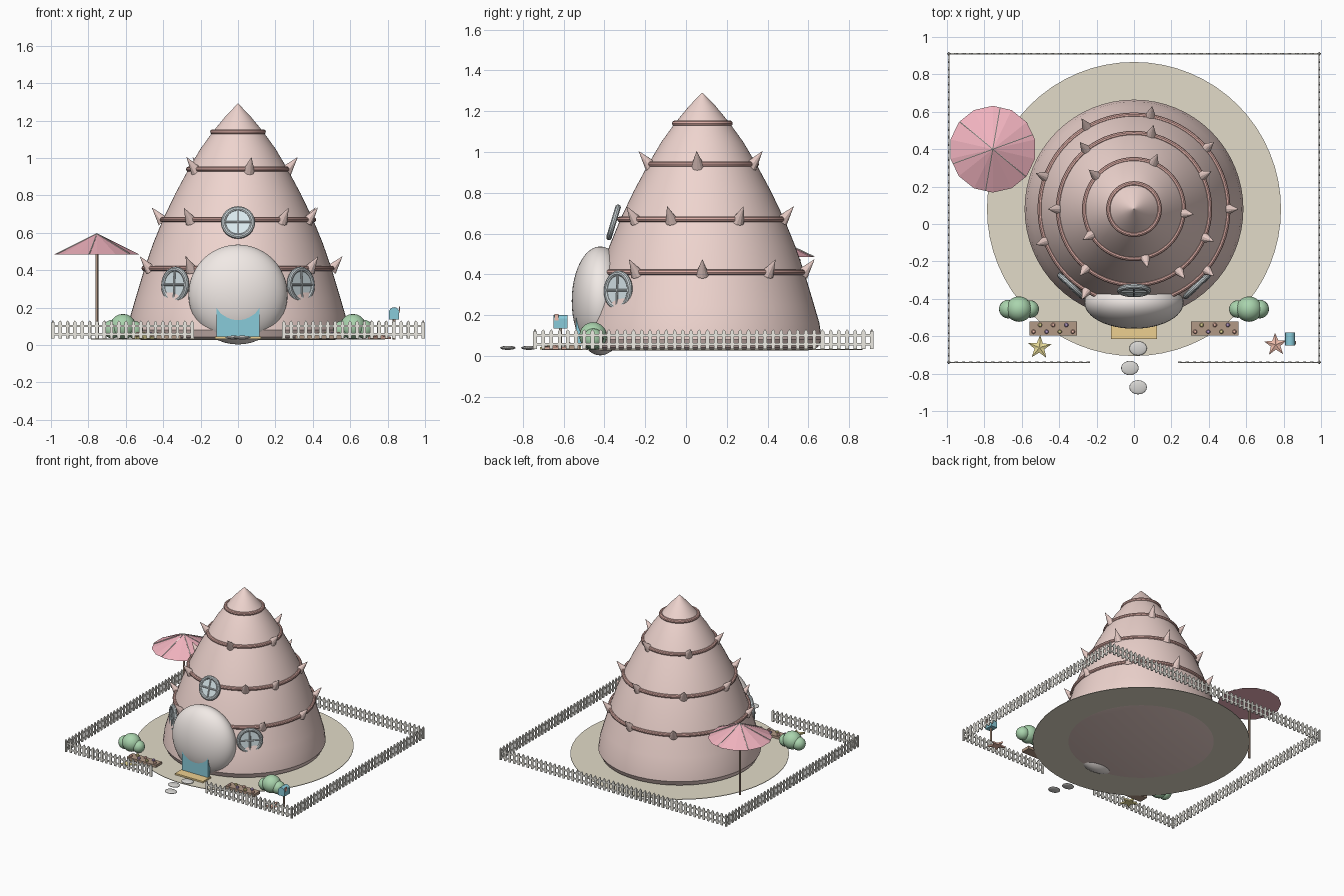
import bpy, math
from mathutils import Vector, Matrix

if "Cube" in bpy.data.objects:
    bpy.data.objects.remove(bpy.data.objects["Cube"])

CY = 0.08  # shell centre in y
ops = bpy.ops.mesh


def mat(name, r, g, b):
    m = bpy.data.materials.new(name)
    m.diffuse_color = (r, g, b, 1)
    m.use_nodes = True
    m.node_tree.nodes["Principled BSDF"].inputs["Base Color"].default_value = m.diffuse_color
    return m


PINK = mat("shell_pink", .86, .66, .62)
RING = mat("ring_pink", .72, .42, .38)
SPIKE = mat("spike_pink", .8, .6, .56)
SAND = mat("sand", .76, .71, .58)
CREAM = mat("cream", .88, .82, .79)
TEAL = mat("teal", .25, .6, .7)
FRAME = mat("frame_grey", .6, .66, .68)
GLASS = mat("glass", .72, .84, .88)
GREEN = mat("leaf", .4, .66, .42)
BROWN = mat("wood", .45, .32, .24)
WHITE = mat("fence_white", .85, .83, .77)
CANOPY = mat("canopy_pink", .88, .45, .52)
YELLOW = mat("yellow", .82, .72, .32)
CORAL = mat("coral", .88, .52, .42)
ORANGE = mat("mat_orange", .85, .63, .28)
STONE = mat("stone", .68, .67, .65)
VIOLET = mat("violet", .5, .35, .6)


def finish(name, m, smooth=False):
    o = bpy.context.object
    o.name = name
    o.data.materials.append(m)
    if smooth:
        bpy.ops.object.shade_smooth_by_angle()
    return o


def mesh(name, verts, faces, m, smooth=False):
    d = bpy.data.meshes.new(name)
    d.from_pydata(verts, [], faces)
    o = bpy.data.objects.new(name, d)
    bpy.context.collection.objects.link(o)
    bpy.context.view_layer.objects.active = o
    o.select_set(True)
    finish(name, m, smooth)
    o.select_set(False)
    return o


def box(name, c, s, m):
    ops.primitive_cube_add(size=1, location=c)
    o = finish(name, m)
    o.scale = s
    return o


def ball(name, c, s, m, seg=20):
    ops.primitive_uv_sphere_add(segments=seg, ring_count=seg // 2, radius=1, location=c)
    o = finish(name, m, True)
    o.scale = s
    return o


def rod(name, a, b, r, m, r2=None, sides=12):
    a, b = Vector(a), Vector(b)
    ops.primitive_cone_add(vertices=sides, radius1=r, radius2=r if r2 is None else r2,
                           depth=(b - a).length, location=(a + b) / 2,
                           rotation=(b - a).to_track_quat('Z', 'Y').to_euler())
    return finish(name, m, True)


# Main conical shell, lathed from a profile
prof = [(.52, .028), (.565, .042), (.585, .08), (.574, .16), (.548, .25), (.5, .41), (.455, .54),
        (.402, .67), (.335, .81), (.265, .94), (.2, 1.05), (.135, 1.14), (.065, 1.225), (.002, 1.29)]
N = 64
verts = [(r * math.cos(math.tau * i / N), CY + r * math.sin(math.tau * i / N), z)
         for r, z in prof for i in range(N)]
faces = [(k * N + i, k * N + (i + 1) % N, (k + 1) * N + (i + 1) % N, (k + 1) * N + i)
         for k in range(len(prof) - 1) for i in range(N)]
faces.append(tuple(reversed(range(N))))
mesh("shell_house", verts, faces, PINK, True)

# Shell rings and their spikes
rings = [(.502, .41, range(0, 360, 40)), (.404, .67, (-22, 26, 77, 129, 180, 231, 306)),
         (.264, .94, (-5, 67, 139, 211, 283)), (.135, 1.14, ())]
for r, z, angles in rings:
    ops.primitive_torus_add(major_segments=64, minor_segments=10, major_radius=r,
                            minor_radius=.014, location=(0, CY, z))
    finish("shell_ring", RING, True)
    for a in angles:
        d = Vector((math.cos(math.radians(a)), math.sin(math.radians(a)), 0))
        base = Vector((0, CY, z - .01)) + d * (r - .005)
        rod("shell_spike", base, base + d * .062 + Vector((0, 0, .075)), .032, SPIKE, 0, 10)

# Sand disc
ops.primitive_cylinder_add(vertices=64, radius=.786, depth=.004, location=(0, CY, .032))
finish("sand_disc", SAND)

# Porch bulb, door and mat
ball("porch_bulb", (0, -.42, .27), (.265, .14, .267), CREAM, 48)
box("door", (0, -.527, .13), (.23, .026, .18), TEAL)
box("door_mat", (0, -.565, .04), (.245, .1, .012), ORANGE)


# Round windows: frame, pane and crossed bars, local +z is outward
def window(c, normal, r):
    q = Vector(normal).normalized().to_track_quat('Z', 'Y')
    M = Matrix.Translation(c) @ q.to_matrix().to_4x4()
    ops.primitive_torus_add(major_segments=40, minor_segments=10, major_radius=r - .013, minor_radius=.014)
    parts = [finish("window_frame", FRAME, True)]
    ops.primitive_cylinder_add(vertices=40, radius=r - .012, depth=.012)
    parts.append(finish("window_pane", GLASS, True))
    for o in parts:
        o.matrix_world = M
    for v in ((1, 0, .008), (0, 1, .008)):
        p = Vector(((r - .015) * v[0], (r - .015) * v[1], .008))
        n = Vector((-p.x, -p.y, .008))
        rod("window_bar", M @ p, M @ n, .006, FRAME, sides=8)


window((0, -.355, .655), (0, -1, .3), .09)
for s in (-1, 1):
    window((s * .336, -.332, .322), (s * .7, -.75, .04), .096)

# Picket fence with a gap at the front
PV = [(-.009, .035), (.009, .035), (.009, .12), (0, .131), (-.009, .12)]


def fence(a, b):
    a, b = Vector(a), Vector(b)
    u = (b - a).normalized()
    n = Vector((-u.y, u.x)) * .004
    count = round((b - a).length / .04)
    vs, fs = [], []
    for i in range(count + 1):
        c = a.lerp(b, i / count)
        k = len(vs)
        for side in (-1, 1):
            vs += [(*(c + u * t + n * side), z) for t, z in PV]
        fs += [tuple(range(k, k + 5)), tuple(range(k + 9, k + 4, -1))]
        fs += [(k + j, k + 5 + j, k + 5 + (j + 1) % 5, k + (j + 1) % 5) for j in range(5)]
    mesh("fence_pickets", vs, fs, WHITE)
    mid, span = (a + b) / 2, b - a
    for z in (.058, .102):
        box("fence_rail", (mid.x, mid.y, z), (abs(span.x) + .006, abs(span.y) + .006, .012), WHITE)


X, Y0, Y1 = .99, -.74, .91
for s in (-1, 1):
    fence((s * X, Y0), (s * X, Y1))
    fence((s * X, Y0), (s * .245, Y0))
fence((-X, Y1), (X, Y1))

# Beach umbrella
ux, uy = -.755, .4
rod("umbrella_pole", (ux, uy, .03), (ux, uy, .59), .008, BROWN)
ops.primitive_cone_add(vertices=14, radius1=.232, depth=.11, location=(ux, uy, .54))
finish("umbrella_canopy", CANOPY)
for i in range(6):
    a = math.tau * i / 6 + .35
    rod("umbrella_rib", (ux, uy, .595),
        (ux + .226 * math.cos(a), uy + .226 * math.sin(a), .489), .003, WHITE, sides=6)

# Shrubs, planters and flowers on both sides
for s in (-1, 1):
    ball("shrub_middle", (s * .615, -.455, .098), (.07, .068, .068), GREEN)
    ball("shrub_outer", (s * .672, -.455, .085), (.05, .05, .05), GREEN)
    ball("shrub_inner", (s * .555, -.455, .082), (.047, .047, .047), GREEN)
    box("planter", (s * .432, -.558, .042), (.255, .075, .022), BROWN)
    for i in range(7):
        ball("flower", (s * .432 - .105 + i * .035, -.558 + (.018 if i % 2 else -.018), .058),
             (.012, .012, .012), (CORAL, YELLOW, VIOLET)[i % 3], 10)


# Flat starfish
def star(c, r, m, turn):
    pts = [(c[0] + (r if i % 2 == 0 else r * .42) * math.sin(math.pi * i / 5 + turn),
            c[1] + (r if i % 2 == 0 else r * .42) * math.cos(math.pi * i / 5 + turn)) for i in range(10)]
    vs = [(x, y, z) for z in (.032, .044) for x, y in pts] + [(c[0], c[1], .032), (c[0], c[1], .054)]
    fs = []
    for i in range(10):
        j = (i + 1) % 10
        fs += [(j, i, i + 10, j + 10)[::-1], (i + 10, 21, j + 10), (j, 20, i)]
    mesh("starfish", vs, fs, m)


star((-.505, -.66), .066, YELLOW, .05)
star((.757, -.645), .064, CORAL, -.05)

# Mailbox
rod("mailbox_post", (.835, -.615, .03), (.835, -.615, .145), .008, BROWN)
box("mailbox_body", (.835, -.615, .16), (.054, .07, .048), TEAL)
ops.primitive_cylinder_add(vertices=20, radius=.027, depth=.07, location=(.835, -.615, .175),
                           rotation=(math.pi / 2, 0, 0))
finish("mailbox_lid", TEAL, True)
box("mailbox_flag", (.864, -.635, .19), (.005, .02, .03), CORAL)

# Stepping stones
for x, y in ((.022, -.665), (-.022, -.77), (.022, -.873)):
    ball("stepping_stone", (x, y, .04), (.047, .038, .01), STONE)
